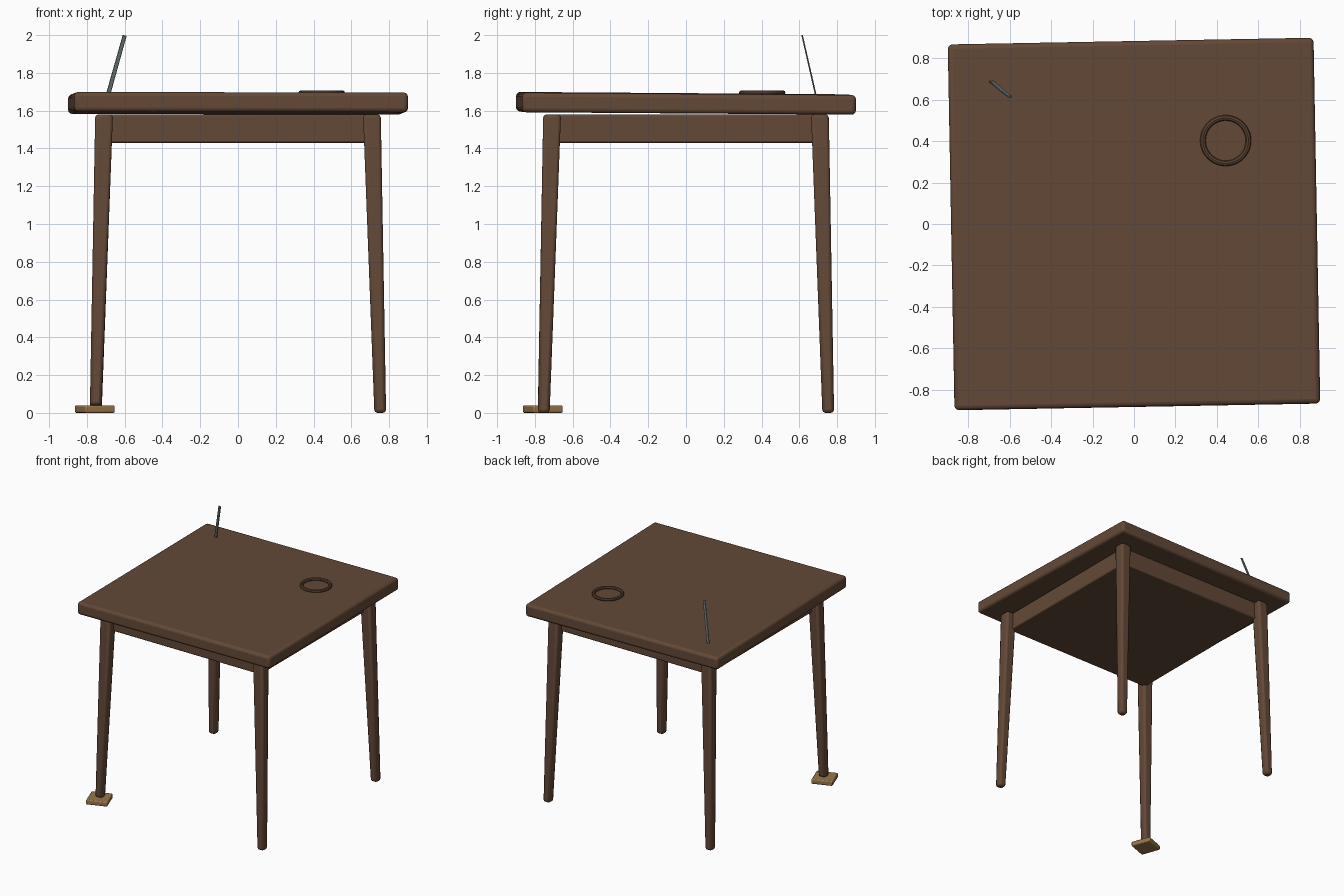
import bpy
import bmesh
from math import radians
from mathutils import Matrix, Vector

cube = bpy.data.objects.get("Cube")
if cube:
    bpy.data.objects.remove(cube, do_unlink=True)


def make_material(name, rgb, roughness=0.7):
    mat = bpy.data.materials.new(name)
    mat.use_nodes = True
    mat.diffuse_color = (*rgb, 1)
    bsdf = mat.node_tree.nodes["Principled BSDF"]
    bsdf.inputs["Base Color"].default_value = (*rgb, 1)
    bsdf.inputs["Roughness"].default_value = roughness
    return mat


WOOD = make_material("dark wood", (0.125, 0.066, 0.038))
STAIN = make_material("ring brown", (0.105, 0.055, 0.032))
PALE = make_material("pale wood", (0.31, 0.18, 0.07))
STEEL = make_material("blue grey metal", (0.15, 0.18, 0.19), 0.4)


def finish(obj, mat, bevel=0.0, segments=2):
    obj.data.materials.append(mat)
    bpy.ops.object.select_all(action="DESELECT")
    obj.select_set(True)
    bpy.context.view_layer.objects.active = obj
    bpy.ops.object.shade_smooth_by_angle(angle=radians(25))
    if bevel:
        mod = obj.modifiers.new("rounded edges", "BEVEL")
        mod.width = bevel
        mod.segments = segments
        mod.limit_method = "ANGLE"
    return obj


def box(name, bottom, top, mat, bevel=0.0, segments=2):
    """Four-sided bar between two ends, each given as (centre, width, depth)."""
    bm = bmesh.new()
    bmesh.ops.create_cube(bm, size=1)
    for v in bm.verts:
        centre, width, depth = top if v.co.z > 0 else bottom
        v.co = Vector(centre) + Vector((v.co.x * width, v.co.y * depth, 0))
    mesh = bpy.data.meshes.new(name)
    bm.to_mesh(mesh)
    bm.free()
    obj = bpy.data.objects.new(name, mesh)
    bpy.context.collection.objects.link(obj)
    return finish(obj, mat, bevel, segments)


# Tabletop, sitting slightly crooked on the frame
top = box("tabletop", ((0, 0, -0.052), 1.768, 1.768),
          ((0, 0, 0.052), 1.768, 1.768), WOOD, 0.022, 3)
top.location.z = 1.639
top.rotation_euler = (radians(-0.42), radians(0.12), radians(1.05))

# Apron block under the top
box("apron", ((0, 0, 1.43), 1.4, 1.4), ((0, 0, 1.58), 1.4, 1.4), WOOD, 0.01)

# Tapered, splayed legs; the front one on the -x side is shorter
for side, sx in (("left", 1), ("right", -1)):
    for end, sy in (("front", -1), ("back", 1)):
        foot = 0.04 if (sx, sy) == (-1, -1) else 0.0
        box(f"{end}_{side}_leg",
            ((0.753 * sx, 0.753 * sy, foot), 0.062, 0.062),
            ((0.709 * sx, 0.709 * sy, 1.58), 0.094, 0.094), WOOD, 0.017)

# Shim under the short leg
shim = box("shim", ((0, 0, 0), 0.168, 0.168), ((0, 0, 0.04), 0.168, 0.168),
           PALE, 0.008)
shim.location = (-0.758, -0.758, 0)
shim.rotation_euler.z = radians(20)

# Raised ring on the tabletop
bpy.ops.mesh.primitive_torus_add(location=(0.443, 0.403, 1.694),
                                 major_radius=0.11, minor_radius=0.0135,
                                 major_segments=48, minor_segments=8)
ring = bpy.context.object
ring.name = "cup_ring"
finish(ring, STAIN)

# Thin blade stuck into the tabletop, leaning inwards
base, tip = Vector((-0.692, 0.69, 1.67)), Vector((-0.6, 0.615, 1.998))
axis = (tip - base).normalized()
across = Vector((1, 0, 0)) - axis * axis.x
across.normalize()
frame = Matrix((across, axis.cross(across), axis)).transposed()
blade = box("blade", ((0, 0, 0), 0.023, 0.008),
            ((0, 0, (tip - base).length), 0.021, 0.008), STEEL, 0.002, 1)
blade.matrix_world = Matrix.Translation(base) @ frame.to_4x4()
